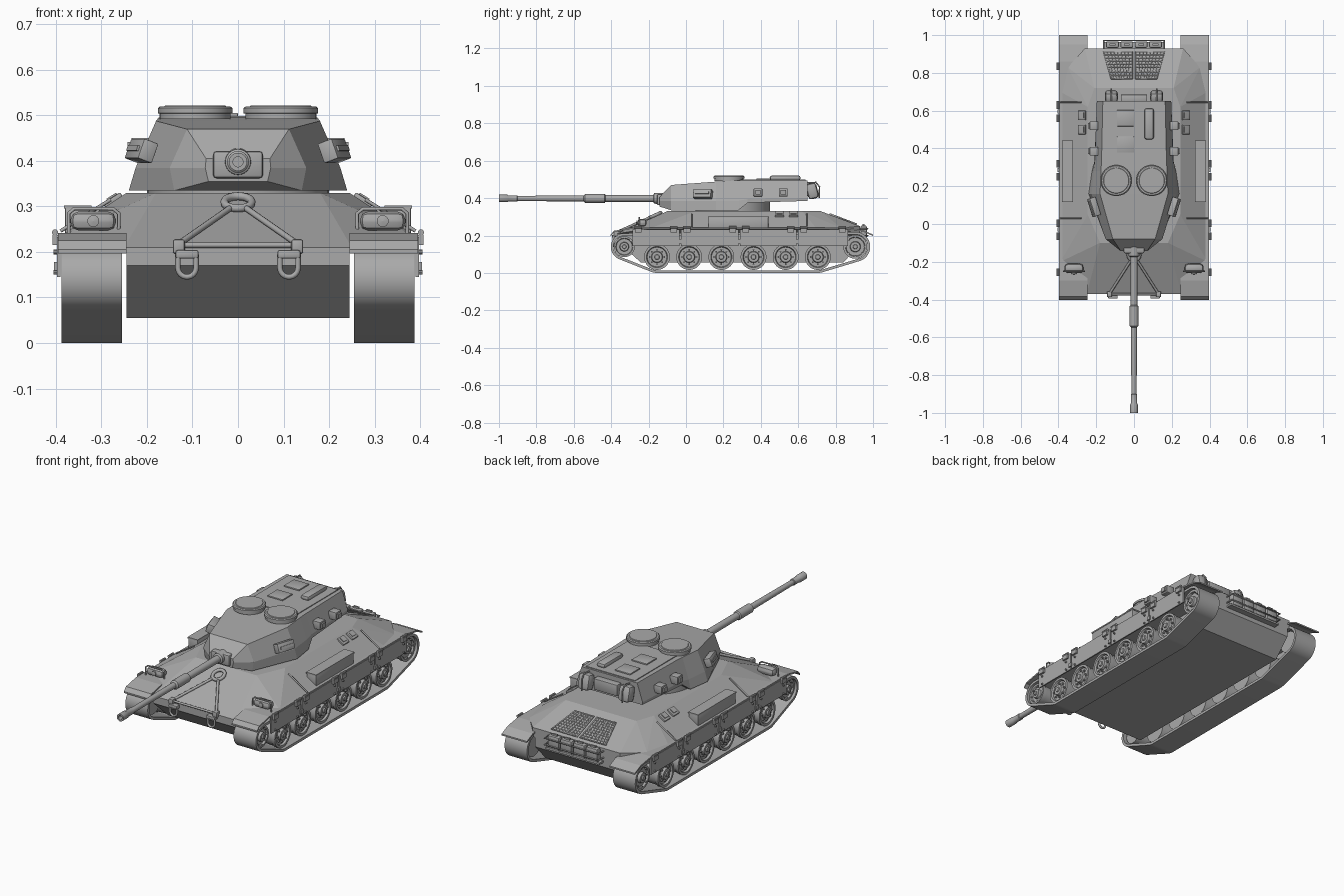
import bpy, bmesh, math
from mathutils import Vector, Matrix

cube = bpy.data.objects.get("Cube")
if cube:
    bpy.data.objects.remove(cube, do_unlink=True)

GREY = (0.4, 0.4, 0.4, 1)
paint = bpy.data.materials.new("plain grey")
paint.use_nodes = True
paint.diffuse_color = GREY
paint.node_tree.nodes["Principled BSDF"].inputs["Base Color"].default_value = GREY
SIDES = (("left", 1), ("right", -1))


def finish(name, bm, smooth=False):
    bmesh.ops.recalc_face_normals(bm, faces=bm.faces)
    me = bpy.data.meshes.new(name)
    bm.to_mesh(me)
    bm.free()
    me.materials.append(paint)
    if smooth:
        me.polygons.foreach_set("use_smooth", [True] * len(me.polygons))
        me.set_sharp_from_angle(angle=math.radians(35))
    ob = bpy.data.objects.new(name, me)
    bpy.context.collection.objects.link(ob)
    return ob


def loft(name, rings, smooth=False, closed=False):
    """Skin rings of equal length; cap the ends unless the rings form a loop."""
    bm = bmesh.new()
    vs = [[bm.verts.new(p) for p in ring] for ring in rings]
    pairs = list(zip(vs, vs[1:])) + ([(vs[-1], vs[0])] if closed else [])
    for a, b in pairs:
        for i in range(len(a)):
            j = (i + 1) % len(a)
            bm.faces.new((a[i], a[j], b[j], b[i]))
    if not closed:
        bm.faces.new(vs[0])
        bm.faces.new(vs[-1])
    return finish(name, bm, smooth)


def prism(name, profile, x0, x1):
    return loft(name, [[(x, y, z) for y, z in profile] for x in (x0, x1)])


def box(name, loc, size, rot=(0, 0, 0), bevel=0):
    bm = bmesh.new()
    bmesh.ops.create_cube(bm, size=1, matrix=Matrix.Diagonal((*size, 1)))
    if bevel:
        bmesh.ops.bevel(bm, geom=bm.edges[:], offset=bevel, segments=2, affect='EDGES', profile=0.5)
    ob = finish(name, bm, bool(bevel))
    ob.location, ob.rotation_euler = loc, rot
    return ob


def lathe(name, profile, loc, axis=(0, 0, 1), n=32):
    """Revolve (height, radius) pairs about an axis starting at loc."""
    rings = [[(max(r, .0005) * math.cos(k * math.tau / n), max(r, .0005) * math.sin(k * math.tau / n), h)
              for k in range(n)] for h, r in profile]
    ob = loft(name, rings, True)
    ob.location = loc
    ob.rotation_euler = Vector(axis).to_track_quat('Z', 'Y').to_euler()
    return ob


def tube(name, pts, r, cyclic=False):
    cu = bpy.data.curves.new(name, 'CURVE')
    cu.dimensions, cu.bevel_depth, cu.bevel_resolution, cu.use_fill_caps = '3D', r, 2, True
    sp = cu.splines.new('POLY')
    sp.points.add(len(pts) - 1)
    for p, co in zip(sp.points, pts):
        p.co = (*co, 1)
    sp.use_cyclic_u = cyclic
    cu.materials.append(paint)
    ob = bpy.data.objects.new(name, cu)
    bpy.context.collection.objects.link(ob)


# Hull: lower tub and faceted upper deck
prism("lower_hull", [(-.37, .21), (-.37, .17), (-.24, .055), (.84, .055), (.93, .15), (.93, .25), (.7, .25), (-.2, .25)],
      -.245, .245)
bm = bmesh.new()
for x, y, z in [(.18, -.1, .33), (.245, .05, .33), (.245, .62, .33), (.21, .72, .33), (.25, -.37, .21),
                (.39, -.2, .235), (.39, .7, .235), (.35, .83, .24), (.26, .93, .25), (.26, .93, .2)]:
    bm.verts.new((x, y, z))
    bm.verts.new((-x, y, z))
bmesh.ops.convex_hull(bm, input=bm.verts)
bmesh.ops.dissolve_limit(bm, angle_limit=.02, verts=bm.verts, edges=bm.edges)
finish("upper_hull", bm)

# Running gear circles: (y, z, track radius)
WHEELS = [-.155 + .172 * i for i in range(6)]
GEAR = [(-.33, .14, .072)] + [(y, .085, .085) for y in WHEELS] + [(.905, .14, .08)]


def wrap(shrink):
    """Tight belt outline around the running gear."""
    out = []
    for k in range(96):
        dy, dz = math.cos(k * math.tau / 96), math.sin(k * math.tau / 96)
        y, z, r = max(GEAR, key=lambda g: g[0] * dy + g[1] * dz + g[2])
        out.append((y + (r - shrink) * dy, z + (r - shrink) * dz))
    return out


outer, inner = wrap(0), wrap(.014)
DISC = [(0, 0), (0, .9), (.8, .95), (.82, 1), (1, 1), (1, .82), (.9, .76), (.9, .45), (1.04, .4), (1.04, .2), (1.1, .17), (1.1, 0)]
for side, s in SIDES:
    loft(side + "_track", [[(s * x, y, z) for y, z in loop] for x, loop in
                           ((.255, outer), (.388, outer), (.388, inner), (.255, inner))], True, True)
    for i, (y, z, r) in enumerate(GEAR):
        end = i in (0, len(GEAR) - 1)
        lathe(f"{side}_wheel_{i + 1}", [(h * .105, q * (r - .016)) for h, q in DISC], (s * .27, y, z), (s, 0, 0))
        for k in range(8):
            a = k * math.tau / 8
            d = r * (.62 if end else .46)
            lathe(f"{side}_wheel_bolt", [(0, .005), (.012, .005)],
                  (s * .362, y + d * math.cos(a), z + d * math.sin(a)), (s, 0, 0), 6)

    # Fender with drooping ends, and hinged skirt panels
    line = [(-.403, .205), (-.385, .225), (-.3, .242), (.86, .242), (.95, .228), (1, .205)]
    prism(side + "_fender", line + [(y, z - .008) for y, z in reversed(line)], s * .245, s * .396)
    cuts = [-.29, -.03, .285, .595, .87]
    for a, b in zip(cuts, cuts[1:]):
        box(side + "_skirt", (s * .394, (a + b) / 2, .189), (.007, b - a - .008, .088))
        for y in (a + .035, b - .035):
            box(side + "_hinge_leaf", (s * .402, y, .226), (.012, .036, .022))
            lathe(side + "_hinge_pin", [(0, .007), (.04, .007)], (s * .402, y - .02, .243), (0, 1, 0), 10)
            for z in (.155, .2):
                lathe(side + "_skirt_rivet", [(0, .005), (.011, .005)], (s * .394, y, z), (s, 0, 0), 8)
    for y in cuts[1:-1]:
        box(side + "_skirt_clasp", (s * .4, y, .168), (.008, .022, .02))

    # Items on the fenders and sloping sides
    box(side + "_stowage_box", (s * .352, .28, .267), (.056, .32, .065), bevel=.003)
    box(side + "_stowage_lid", (s * .352, .28, .299), (.06, .325, .007))
    box(side + "_headlight", (s * .318, -.235, .268), (.1, .05, .042), bevel=.018)
    lathe(side + "_headlight_lens", [(0, .013), (.006, .013), (.009, 0)], (s * .318, -.258, .268), (0, -1, 0), 16)
    tube(side + "_headlight_guard", [(s * .262, -.25, .24), (s * .262, -.25, .285), (s * .275, -.25, .295),
                                     (s * .36, -.25, .295), (s * .372, -.25, .285), (s * .372, -.25, .24)], .004)
    for y in (.03, .645):
        tube(side + "_deck_rod", [(s * .39, y, .246), (s * .28, y, .315)], .004)
    for y in (.5, .575):
        box(side + "_side_hatch", (s * .275, y, .314), (.045, .05, .012), (0, s * .58, 0), .003)
        box(side + "_side_hatch_panel", (s * .277, y, .321), (.025, .03, .006), (0, s * .58, 0))

    # Front shackle
    arc = [(s * .112 + .02 * math.cos(t * math.pi / 8), -.388, .165 - .02 * math.sin(t * math.pi / 8)) for t in range(9)]
    tube(side + "_shackle", [(arc[0][0], -.388, .195)] + arc + [(arc[-1][0], -.388, .195)], .006)
    box(side + "_shackle_lug", (s * .112, -.38, .195), (.05, .03, .018), bevel=.004)

    # Engine grille laid on the rear slope
    deck = lambda y, up=.003: .33 - (y - .72) * .381 + up
    wide = lambda y: .12 + (y - .77) * .29
    frame = [(s * .01, .77), (s * .12, .77), (s * .16, .91), (s * .01, .91)]
    loft(side + "_grille_plate", [[(x, y, deck(y, u)) for x, y in frame] for u in (-.003, .003)])
    tube(side + "_grille_frame", [(x, y, deck(y)) for x, y in frame], .005, True)
    for k in range(1, 9):
        y = .77 + k * .0155
        tube(side + "_grille_slat", [(s * .01, y, deck(y)), (s * wide(y), y, deck(y))], .0025)
    for k in range(1, 8):
        f = k / 8
        tube(side + "_grille_bar", [(s * (.01 + f * .11), .77, deck(.77)), (s * (.01 + f * .15), .91, deck(.91))], .0025)

# Tow frame on the front plate
glacis = lambda y: .21 + (y + .37) * .445 + .008
for side, s in SIDES:
    tube(side + "_tow_leg", [(s * .13, -.37, glacis(-.37)), (s * .015, -.19, glacis(-.19))], .007)
    box(side + "_tow_foot", (s * .13, -.372, .212), (.026, .03, .032), bevel=.005)
tube("tow_crossbar", [(-.13, -.372, .215), (.13, -.372, .215)], .006)
ring = [.03 * Vector((math.cos(k * math.tau / 20), math.sin(k * math.tau / 20), 0)) for k in range(20)]
tube("tow_ring", [(v.x, v.y - .165, glacis(-.165 + v.y)) for v in ring], .009, True)

# Rear rack with fuel cans
box("rear_rack", (0, .945, .178), (.32, .035, .01))
for z in (.2, .235):
    tube("rear_rail", [(-.16, .93, z), (-.16, .972, z), (.16, .972, z), (.16, .93, z)], .004)
for i in range(4):
    box(f"fuel_can_{i + 1}", (-.114 + i * .076, .95, .217), (.068, .034, .072), bevel=.008)
    box("fuel_can_handle", (-.114 + i * .076, .95, .257), (.03, .01, .01))

# Turret: sections of (y, low z, low half width, mid z, mid half width, top z, top half width)
SECTIONS = [(-.142, .355, .065, .385, .072, .405, .07), (-.08, .335, .14, .385, .15, .47, .112),
            (.16, .335, .24, .385, .225, .488, .18), (.28, .335, .222, .385, .212, .495, .175),
            (.33, .375, .21, .395, .208, .495, .172), (.65, .385, .195, .4, .197, .495, .165)]
loft("turret", [[(-b, y, zb), (b, y, zb), (m, y, zm), (t, y, zt), (-t, y, zt), (-m, y, zm)]
                for y, zb, b, zm, m, zt, t in SECTIONS])
lathe("turret_ring", [(0, .2), (.06, .2)], (0, .25, .322), n=40)
box("roof_plate", (0, .46, .496), (.29, .36, .006))
for i, y in enumerate((.42, .56)):
    box(f"roof_hatch_{i + 1}", (-.045, y, .501), (.09, .085, .009), bevel=.002)
box("roof_ventilator", (.08, .53, .508), (.05, .165, .026), bevel=.012)

for side, s in SIDES:
    lathe(side + "_cupola", [(0, .078), (.012, .078), (.013, .082), (.024, .082), (.028, .077), (.028, .068), (.03, .066),
                             (.03, 0)], (s * .094, .23, .492), n=40)
    # Sight block on the turret cheek, bustle brackets and rear bins
    lean = (0, s * -.35, s * -.3)
    box(side + "_sight", (s * .212, .09, .422), (.035, .1, .046), lean, .003)
    box(side + "_sight_slot", (s * .23, .086, .428), (.006, .075, .012), lean)
    for y in (.385, .52):
        box(side + "_bustle_bracket", (s * .212, y, .43), (.045, .046, .042), bevel=.003)
        box(side + "_bracket_face", (s * .238, y, .43), (.01, .028, .024))
    box(side + "_bustle_bin", (s * .12, .675, .438), (.068, .058, .085), (.25, 0, 0), .018)
    tube(side + "_bin_strap", [(s * .12, .65, .482), (s * .12, .695, .484), (s * .12, .714, .46), (s * .12, .712, .4)], .004)
box("bustle_plate", (0, .665, .44), (.14, .04, .06), bevel=.004)

# Gun with mantlet collar, sleeve and muzzle
box("mantlet", (0, -.135, .392), (.11, .04, .06), bevel=.008)
lathe("gun_barrel", [(0, .03), (.05, .028), (.055, .019), (.31, .018), (.315, .024), (.42, .024), (.427, .016),
                     (.78, .014), (.783, .017), (.83, .017), (.835, .02), (.88, .02), (.88, .011), (.84, .011), (.84, 0)],
      (0, -.12, .398), (0, -1, 0), 24)
